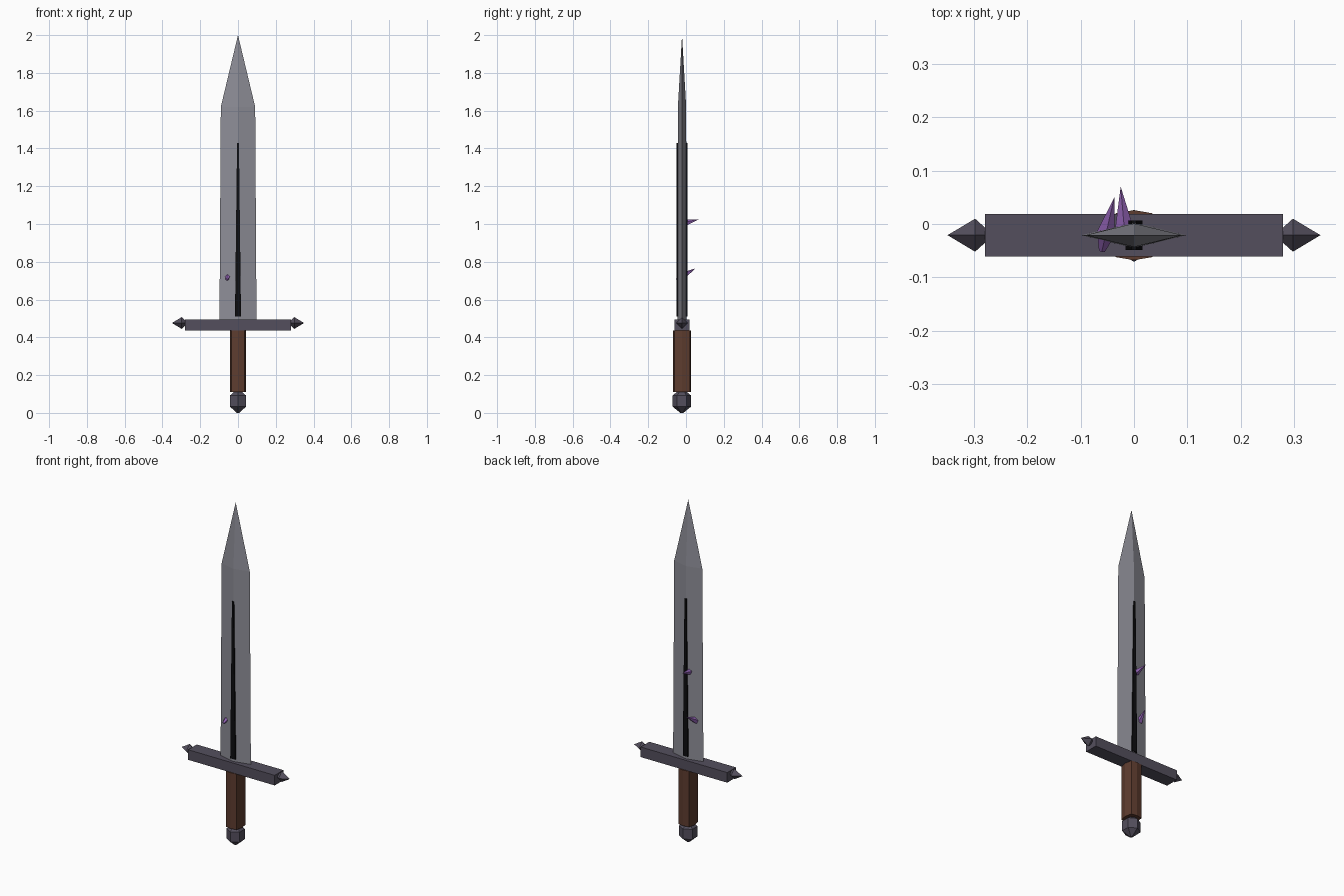
import bpy, bmesh, math
from mathutils import Vector

if "Cube" in bpy.data.objects:
    bpy.data.objects.remove(bpy.data.objects["Cube"])

CY = -0.021  # depth of the sword's centre line


def material(name, rgb):
    m = bpy.data.materials.new(name)
    m.diffuse_color = (*rgb, 1)
    m.use_nodes = True
    m.node_tree.nodes["Principled BSDF"].inputs["Base Color"].default_value = m.diffuse_color
    return m


STEEL = material("blade steel", (0.27, 0.27, 0.31))
IRON = material("dark iron", (0.088, 0.078, 0.11))
LEATHER = material("brown leather", (0.11, 0.045, 0.028))
BLACK = material("black groove", (0.004, 0.004, 0.005))
PURPLE = material("purple crystal", (0.30, 0.13, 0.48))


def loft(name, rings, mat):
    """Skin a list of point rings; a one-point ring makes a tip."""
    bm = bmesh.new()
    loops = [[bm.verts.new(p) for p in ring] for ring in rings]
    for a, b in zip(loops, loops[1:]):
        n = max(len(a), len(b))
        for i in range(n):
            j = (i + 1) % n
            if len(a) == 1:
                bm.faces.new((a[0], b[j], b[i]))
            elif len(b) == 1:
                bm.faces.new((a[i], a[j], b[0]))
            else:
                bm.faces.new((a[i], a[j], b[j], b[i]))
    for end in (loops[0], loops[-1]):
        if len(end) > 2:
            bm.faces.new(end)
    bmesh.ops.recalc_face_normals(bm, faces=bm.faces)
    mesh = bpy.data.meshes.new(name)
    bm.to_mesh(mesh)
    bm.free()
    mesh.materials.append(mat)
    obj = bpy.data.objects.new(name, mesh)
    bpy.context.collection.objects.link(obj)
    return obj


def spindle(name, start, end, profile, sides, mat):
    """Faceted solid along start-end; profile holds (fraction, radius)."""
    start, end = Vector(start), Vector(end)
    d = (end - start).normalized()
    up = Vector((0, 1, 0)) if abs(d.y) < 0.7 else Vector((0, 0, 1))
    u = (up - d * up.dot(d)).normalized()
    v = d.cross(u)
    rings = []
    for t, r in profile:
        c = start.lerp(end, t)
        angles = [2 * math.pi * i / sides for i in range(sides)]
        rings.append([c] if r == 0 else
                     [c + u * r * math.cos(a) + v * r * math.sin(a) for a in angles])
    return loft(name, rings, mat)


def rect(w, d, z):
    return [(-w, CY - d, z), (w, CY - d, z), (w, CY + d, z), (-w, CY + d, z)]


def diamond(w, d, z):
    return [(-w, CY, z), (0, CY - d, z), (w, CY, z), (0, CY + d, z)]


# Blade with diamond section and pointed tip
loft("blade", [diamond(0.098, 0.024, 0.485), diamond(0.091, 0.022, 1.62),
               [(0, CY, 2.0)]], STEEL)

# Tapering dark strip down both faces
loft("blade_groove", [rect(0.016, 0.028, 0.51), rect(0.005, 0.028, 1.43)], BLACK)

# Crossguard with a spike at each end
loft("crossguard", [rect(0.28, 0.04, 0.435), rect(0.28, 0.04, 0.494)], IRON)
for side, label in ((-1, "left"), (1, "right")):
    spindle(f"guard_spike_{label}", (side * 0.276, CY, 0.476), (side * 0.35, CY, 0.476),
            [(0, 0.011), (0.3, 0.031), (1, 0)], 4, IRON)

# Grip: eight-sided, flattened section
section = [(0, 0.047), (0.035, 0.041), (0.043, 0), (0.035, -0.041),
           (0, -0.047), (-0.035, -0.041), (-0.043, 0), (-0.035, 0.041)]
loft("grip", [[(x, CY + y, z) for x, y in section] for z in (0.11, 0.436)], LEATHER)

# Pommel: six-sided faceted ball
spindle("pommel", (0, CY - 0.001, 0), (0, CY - 0.001, 0.111),
        [(0, 0.008), (0.3, 0.049), (0.83, 0.049), (1, 0.026)], 6, IRON)

# Crystals growing out of the back of the blade
spindle("upper_crystal", (-0.017, -0.022, 1.0), (-0.025, 0.07, 1.025),
        [(0, 0.008), (0.22, 0.017), (1, 0)], 5, PURPLE)
spindle("lower_crystal", (-0.06, -0.05, 0.705), (-0.037, 0.05, 0.765),
        [(0, 0.006), (0.35, 0.018), (1, 0)], 5, PURPLE)
